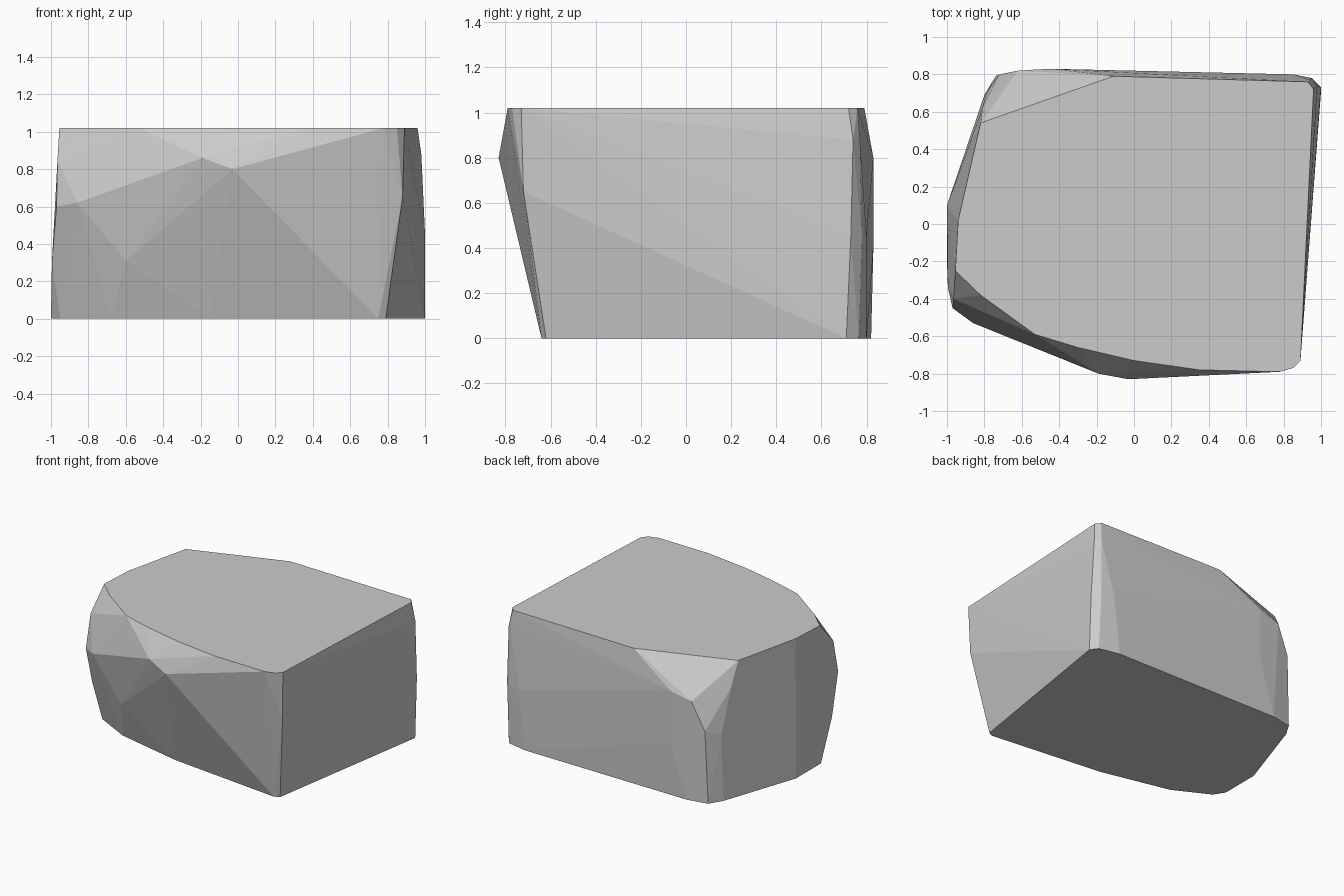
import bpy, bmesh

# Outlines of the block at its bottom, and top (x, y)
bottom = [(0.75, -0.64), (0.79, -0.62), (1.0, 0.71), (0.96, 0.765), (0.8, 0.80),
          (-0.58, 0.82), (-0.74, 0.79), (-0.80, 0.69), (-1.0, 0.10), (-1.0, -0.20),
          (-0.95, -0.28), (-0.68, -0.42), (-0.15, -0.54)]
top = [(0.78, -0.79), (0.85, -0.77), (0.89, -0.73), (0.96, 0.72), (0.93, 0.76),
       (-0.11, 0.79), (-0.82, 0.54), (-0.94, 0.02), (-0.955, -0.25), (-0.82, -0.38),
       (-0.53, -0.59), (-0.3, -0.66), (0.0, -0.73), (0.35, -0.78)]

# Bulges of the sides between them (x, y, z)
front = [(-0.03, -0.83, 0.8), (-0.19, -0.80, 0.86), (-0.86, -0.53, 0.62),
         (-0.97, -0.45, 0.6), (-0.965, -0.40, 0.85), (-0.6, -0.55, 0.31),
         (-0.995, -0.34, 0.3), (0.88, -0.72, 0.65)]
back = [(-0.45, 0.83, 0.8), (-0.62, 0.82, 0.76), (-0.81, 0.62, 0.83),
        (-0.72, 0.80, 0.55), (-0.79, 0.70, 0.5), (-0.45, 0.83, 0.4),
        (0.85, 0.80, 0.45), (0.95, 0.78, 0.45), (1.0, 0.73, 0.45),
        (0.98, 0.74, 0.88), (0.94, 0.77, 0.88)]

points = [(x, y, 0.0) for x, y in bottom] + [(x, y, 1.02) for x, y in top] + front + back

# Stone block: convex shell around the points
bm = bmesh.new()
for p in points:
    bm.verts.new(p)
hull = bmesh.ops.convex_hull(bm, input=bm.verts[:])
loose = [v for v in bm.verts if not v.link_faces]
bmesh.ops.delete(bm, geom=loose, context='VERTS')
bmesh.ops.dissolve_limit(bm, angle_limit=0.01, verts=bm.verts[:], edges=bm.edges[:])
bmesh.ops.recalc_face_normals(bm, faces=bm.faces[:])

mesh = bpy.data.meshes.new("stone_block")
bm.to_mesh(mesh)
bm.free()
block = bpy.data.objects.new("stone_block", mesh)
bpy.context.collection.objects.link(block)
